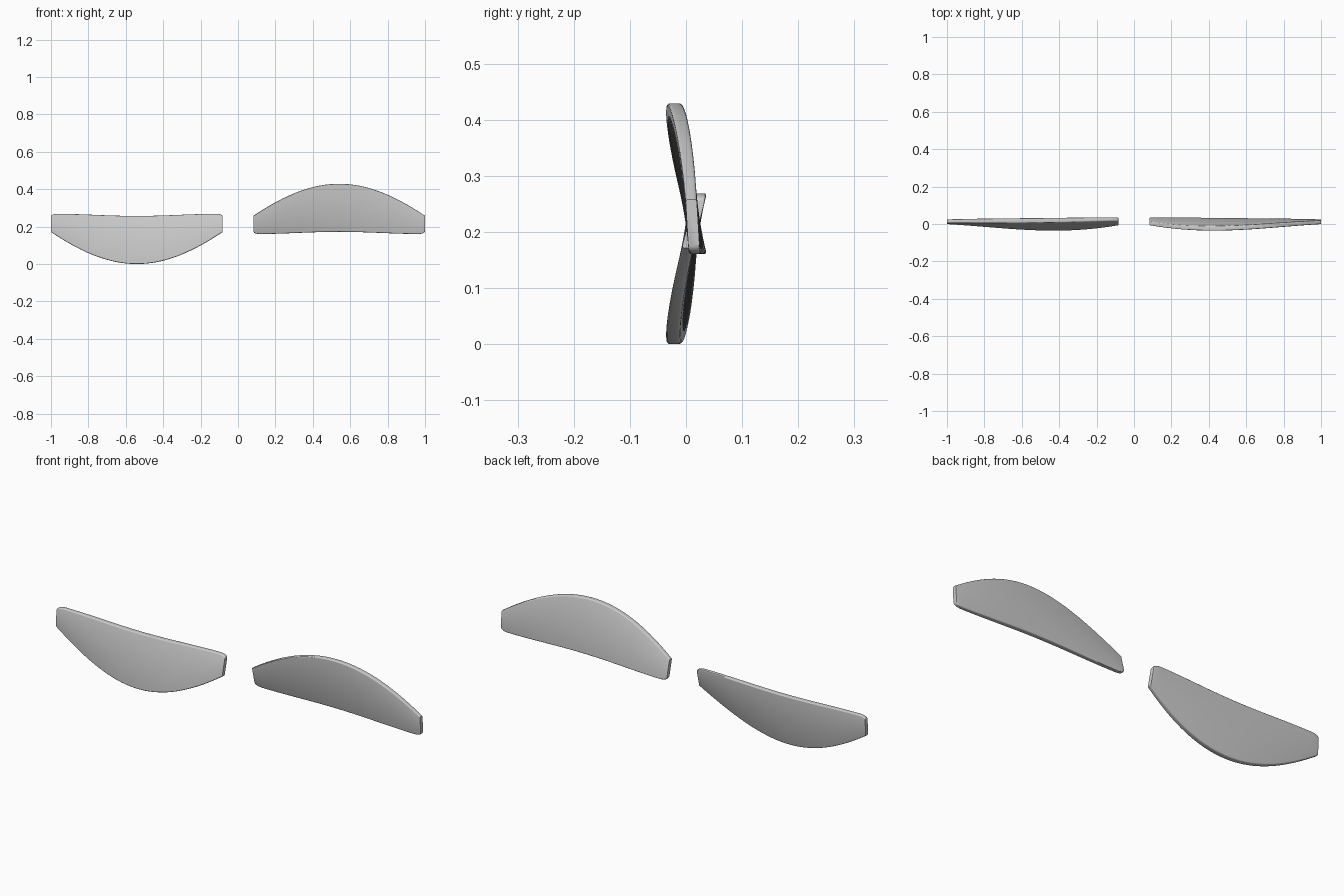
import bpy, bmesh
from math import cos, sin, pi
from mathutils import Matrix

if "Cube" in bpy.data.objects:
    bpy.data.objects.remove(bpy.data.objects["Cube"])

X0, X1, MID_Z, N = 0.082, 1.0, 0.2145, 40


def section(t):
    """Closed rounded cross-section of the blade at span fraction t."""
    x = X0 + (X1 - X0) * t
    u = 2 * t - 1
    # outline: arched edge above, gently waved edge below, soft end corners
    top = 0.258 + 0.171 * ((1 - u * u) + cos(pi * u / 2)) / 2
    e = max(0.0, (abs(u) - 0.92) / 0.08)
    low = 0.160 + 0.012 * cos(pi * u / 2) ** 2 + 0.014 * (1 - (max(0, 1 - e * e)) ** 0.5)
    thick = 0.020 + 0.006 * (1 - u * u)
    lean = -0.25 + 0.19 * t                 # twist from root to tip
    base = 0.027 - 0.012 * t
    h, r = thick / 2, 0.005
    pts = []
    for cy, cz, a0 in ((h - r, top - r, 0), (-h + r, top - r, pi / 2),
                       (-h + r, low + r, pi), (h - r, low + r, 1.5 * pi)):
        for k in range(4):
            a = a0 + k * pi / 6
            z = cz + r * sin(a)
            pts.append((x, cy + r * cos(a) + base + lean * (z - 0.16), z))
    return pts


def blade(name, flip):
    bm = bmesh.new()
    # stations cluster toward the ends for the rounded corners
    ts = [0.3 * (1 - cos(pi * i / N)) / 2 + 0.7 * i / N for i in range(N + 1)]
    ts = sorted(ts + [0.004, 0.01, 0.99, 0.996])
    rings = [[bm.verts.new(p) for p in section(t)] for t in ts]
    n = len(rings[0])
    for a, b in zip(rings, rings[1:]):
        for i in range(n):
            j = (i + 1) % n
            bm.faces.new((a[i], a[j], b[j], b[i]))
    bm.faces.new(rings[0])
    bm.faces.new(rings[-1])
    bmesh.ops.recalc_face_normals(bm, faces=bm.faces[:])
    if flip:  # half turn about the propeller axis
        c = Matrix.Translation((0, 0, MID_Z))
        bm.transform(c @ Matrix.Rotation(pi, 4, 'Y') @ c.inverted())
    me = bpy.data.meshes.new(name)
    bm.to_mesh(me)
    bm.free()
    ob = bpy.data.objects.new(name, me)
    bpy.context.collection.objects.link(ob)
    bpy.ops.object.select_all(action='DESELECT')
    ob.select_set(True)
    bpy.context.view_layer.objects.active = ob
    bpy.ops.object.shade_smooth_by_angle(angle=pi / 5)


# two opposed propeller blades
blade("right_blade", False)
blade("left_blade", True)
